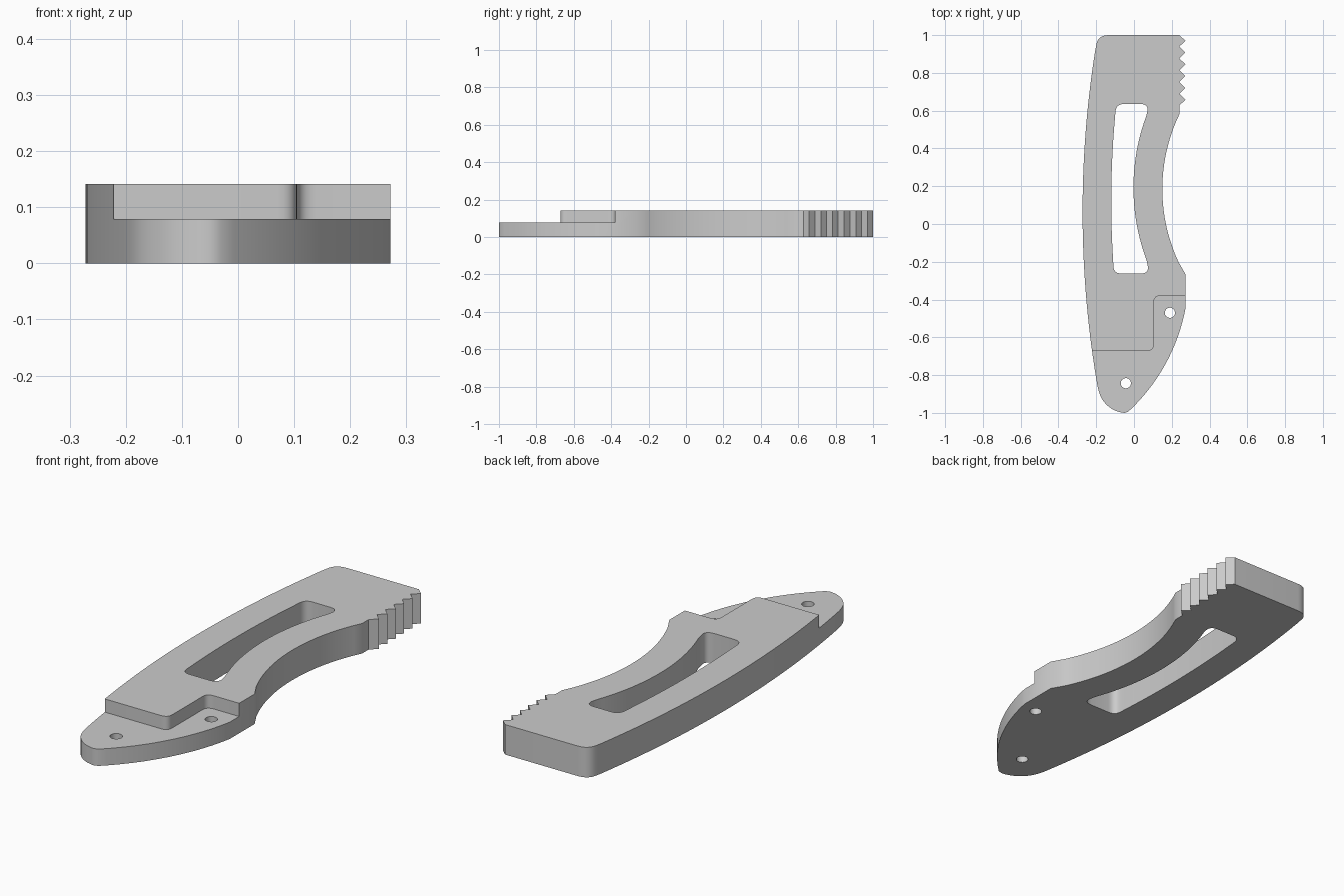
import bpy
import bmesh
from math import atan2, cos, sin, pi, radians
from mathutils import Vector

cube = bpy.data.objects.get("Cube")
if cube:
    bpy.data.objects.remove(cube, do_unlink=True)

HEIGHT, STEP = 0.141, 0.079


def arc(a, b, c, n=20):
    """Points along the circle arc from a through b to c."""
    a, b, c = Vector(a), Vector(b), Vector(c)
    u, v = b - a, c - a
    d = 2 * u.cross(v)
    centre = a + Vector((v.y * u.dot(u) - u.y * v.dot(v),
                         u.x * v.dot(v) - v.x * u.dot(u))) / d
    radius = (a - centre).length
    start = atan2(*reversed(a - centre))
    end = atan2(*reversed(c - centre))
    turn = (end - start) % (2 * pi)
    if d < 0:
        turn -= 2 * pi
    return [centre + radius * Vector((cos(start + turn * i / n), sin(start + turn * i / n)))
            for i in range(n + 1)]


def fillet(corner, before, after, r, n=6):
    """Rounded corner; before and after are the neighbouring points."""
    p = Vector(corner)
    a = p + (Vector(before) - p).normalized() * r
    c = p + (Vector(after) - p).normalized() * r
    return [a.lerp(p, t).lerp(p.lerp(c, t), t) for t in (i / n for i in range(n + 1))]


def prism(name, points, z0, z1):
    """Extrude a closed outline between two heights."""
    bm = bmesh.new()
    face = bm.faces.new([bm.verts.new((p[0], p[1], z0)) for p in points])
    top = bmesh.ops.extrude_face_region(bm, geom=[face])["geom"]
    verts = [g for g in top if isinstance(g, bmesh.types.BMVert)]
    bmesh.ops.translate(bm, verts=verts, vec=(0, 0, z1 - z0))
    bmesh.ops.recalc_face_normals(bm, faces=bm.faces)
    mesh = bpy.data.meshes.new(name)
    bm.to_mesh(mesh)
    bm.free()
    obj = bpy.data.objects.new(name, mesh)
    bpy.context.collection.objects.link(obj)
    return obj


# Outer outline, counter-clockwise from the front tip
outline = arc((-0.03, -0.993), (0.193, -0.69), (0.272, -0.45))
outline += [(0.272, -0.265)]
outline += arc((0.235, -0.2), (0.15, 0.18), (0.24, 0.58))
outline += [(0.24, 0.627)]
for i in range(6):  # grip teeth
    y = 0.658 + 0.0625 * i
    outline += [(0.272, y), (0.24, y + 0.031)]
outline[-1] = (0.24, 1.0)
outline += fillet((-0.195, 1.0), (0.24, 1.0), (-0.205, 0.9), 0.06)
outline += arc((-0.205, 0.92), (-0.272, 0.1), (-0.193, -0.86), 32)
outline += arc((-0.185, -0.89), (-0.13, -0.97), (-0.05, -1.0), 10)
body = prism("handle_scale", outline, 0, HEIGHT)

# Long slot through the middle
slot = fillet((0.085, -0.262), (-0.11, -0.262), (0.066, -0.195), 0.05)
slot += arc((0.066, -0.19), (-0.003, 0.18), (0.066, 0.575))
slot += fillet((0.08, 0.635), (0.066, 0.575), (-0.1, 0.635), 0.045)
slot += fillet((-0.095, 0.635), (0.08, 0.635), (-0.1, 0.57), 0.04)
slot += arc((-0.1, 0.57), (-0.12, 0.18), (-0.11, -0.2), 12)
slot += fillet((-0.108, -0.262), (-0.11, -0.2), (0.08, -0.262), 0.04)
cutters = [prism("slot_cutter", slot, -0.1, 0.3)]

# Lowered front shelf
p, q = (0.105, -0.672), (0.105, -0.38)
shelf = [(-0.5, -1.2), (0.5, -1.2), (0.5, q[1])]
shelf += fillet(q, (0.5, q[1]), p, 0.035) + fillet(p, q, (-0.5, p[1]), 0.035)
shelf += [(-0.5, p[1])]
cutters.append(prism("shelf_cutter", shelf, STEP, 0.3))

# Pin holes
for x, y in ((0.19, -0.47), (-0.043, -0.843)):
    ring = [(x + 0.027 * cos(2 * pi * i / 24), y + 0.027 * sin(2 * pi * i / 24))
            for i in range(24)]
    cutters.append(prism("pin_hole_cutter", ring, -0.1, 0.3))

bpy.ops.object.select_all(action='DESELECT')
body.select_set(True)
bpy.context.view_layer.objects.active = body
for cutter in cutters:
    cutter.hide_render = True
    mod = body.modifiers.new("cut", 'BOOLEAN')
    mod.operation = 'DIFFERENCE'
    mod.solver = 'EXACT'
    mod.object = cutter
    bpy.ops.object.modifier_apply(modifier=mod.name)
    bpy.data.objects.remove(cutter, do_unlink=True)

# Single grey finish
grey = bpy.data.materials.new("plain_grey")
grey.use_nodes = True
colour = (0.6, 0.6, 0.6, 1)
grey.diffuse_color = colour
grey.node_tree.nodes["Principled BSDF"].inputs["Base Color"].default_value = colour
body.data.materials.clear()
body.data.materials.append(grey)
bpy.ops.object.shade_smooth_by_angle(angle=radians(30))
